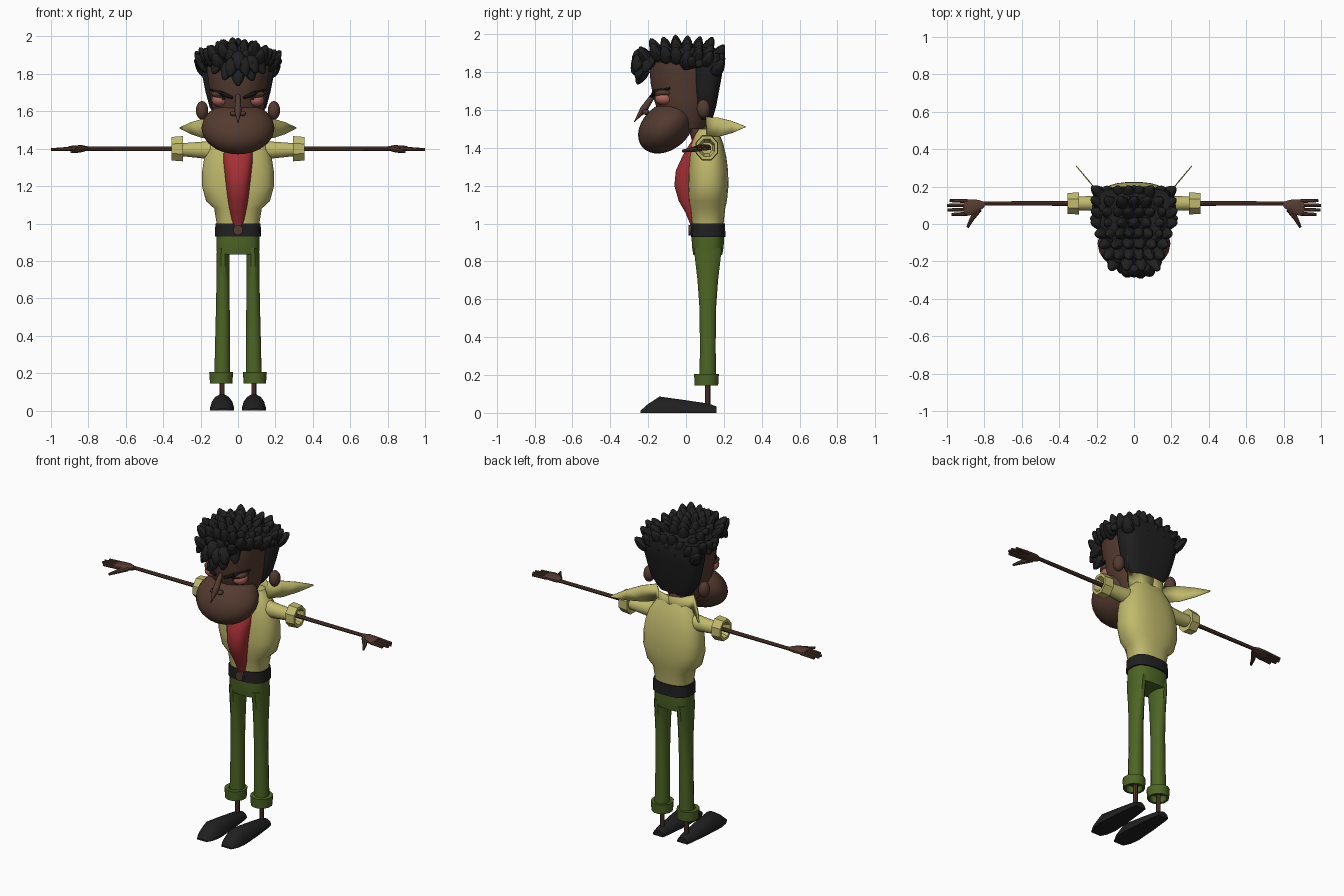
import bpy, bmesh, math, random
from mathutils import Vector, Matrix

random.seed(4)

def mat(name, rgb):
    m = bpy.data.materials.new(name)
    m.diffuse_color = (*rgb, 1)
    return m

SKIN = mat("brown skin", (0.088, 0.043, 0.029))
BLACK = mat("black", (0.014, 0.014, 0.015))
YELLOW = mat("pale yellow", (0.53, 0.49, 0.15))
RED = mat("red", (0.37, 0.028, 0.033))
GREEN = mat("olive green", (0.075, 0.13, 0.018))
PINK = mat("eye pink", (0.40, 0.13, 0.10))

def finish(name, bm, m, mirror=False):
    bmesh.ops.recalc_face_normals(bm, faces=bm.faces)
    me = bpy.data.meshes.new(name)
    bm.to_mesh(me)
    bm.free()
    me.materials.append(m)
    ob = bpy.data.objects.new(name, me)
    bpy.context.collection.objects.link(ob)
    if mirror:
        ob.modifiers.new("mirror", 'MIRROR').use_mirror_merge = False
    return ob

def loft(name, secs, m, axis='z', n=16, e=1.0, mirror=False, ring=False, floor=False):
    """Skin superellipse sections (t, centre a, centre b, radius a, radius b) along an axis."""
    bm = bmesh.new()
    rows = []
    for t, ca, cb, ra, rb in secs:
        row = []
        for i in range(n):
            w = 2 * math.pi * (i + 0.5) / n
            c, s = math.cos(w), math.sin(w)
            a = ca + ra * math.copysign(abs(c) ** e, c)
            b = cb + rb * math.copysign(abs(s) ** e, s)
            if floor:
                b = max(b, 0)
            row.append(bm.verts.new({'z': (a, b, t), 'y': (a, t, b), 'x': (t, a, b)}[axis]))
        rows.append(row)
    if ring:
        rows.append(rows[0])
    for p, q in zip(rows, rows[1:]):
        for i in range(n):
            j = (i + 1) % n
            bm.faces.new((p[i], p[j], q[j], q[i]))
    if not ring:
        bm.faces.new(rows[0])
        bm.faces.new(rows[-1])
    return finish(name, bm, m, mirror)

def add_blob(bm, pos, size, rot=Matrix(), u=16, v=10, taper=0.0):
    vs = bmesh.ops.create_uvsphere(bm, u_segments=u, v_segments=v, radius=1)['verts']
    for p in vs:
        k = 1 - taper * p.co.z
        p.co = Vector((p.co.x * k * size[0], p.co.y * k * size[1], p.co.z * size[2]))
    bmesh.ops.transform(bm, matrix=Matrix.Translation(pos) @ rot.to_4x4(), verts=vs)

def blob(name, pos, size, m, rot=Matrix(), mirror=False, **kw):
    bm = bmesh.new()
    add_blob(bm, pos, size, rot, **kw)
    return finish(name, bm, m, mirror)

def tubes(name, segs, m, mirror=False, n=8):
    """Tapered tubes: (start, end, start radius, end radius)."""
    bm = bmesh.new()
    for a, b, r1, r2 in segs:
        a, b = Vector(a), Vector(b)
        d = b - a
        mx = Matrix.Translation((a + b) / 2) @ d.to_track_quat('Z', 'Y').to_matrix().to_4x4()
        bmesh.ops.create_cone(bm, cap_ends=True, segments=n, radius1=r1, radius2=r2,
                              depth=d.length, matrix=mx)
    return finish(name, bm, m, mirror)

# shoes, ankles, trousers
loft("shoe", [(-.24, .085, 0, .035, .012), (-.20, .085, 0, .056, .048), (-.14, .085, 0, .065, .088),
              (0, .085, 0, .056, .068), (.12, .085, 0, .043, .05), (.16, .085, 0, .036, .035)],
     BLACK, 'y', mirror=True, floor=True)
tubes("ankle", [((.085, .115, .03), (.085, .115, .2), .014, .014)], SKIN, True)
loft("trouser_leg", [(.18, .085, .115, .043, .045), (.35, .083, .115, .041, .043),
                     (.55, .081, .115, .038, .045), (.70, .08, .115, .036, .056),
                     (.80, .08, .115, .036, .068), (.87, .078, .115, .036, .076)],
     GREEN, mirror=True, n=12, e=.9)
loft("trouser_cuff", [(.145, .09, .108, .062, .064), (.205, .09, .108, .066, .068),
                      (.205, .09, .108, .042, .044), (.145, .09, .108, .048, .05)],
     GREEN, mirror=True, n=12, ring=True)
loft("hips", [(.835, 0, .115, .114, .077), (.88, 0, .115, .116, .085), (.94, 0, .115, .117, .086)],
     GREEN, n=20, e=.75)

# belt and buckle
loft("belt", [(.93, 0, .117, .125, .092), (1.0, 0, .117, .122, .09)], BLACK, n=20, e=.75)
loft("buckle", [(.012, 0, .965, .026, .028), (.03, 0, .965, .026, .028)], SKIN, 'y', n=10)

# jacket body
loft("jacket", [(.99, 0, .115, .113, .083), (1.08, 0, .115, .128, .093), (1.12, 0, .115, .172, .102),
                (1.20, 0, .117, .194, .108), (1.28, 0, .117, .193, .106), (1.35, 0, .115, .182, .099),
                (1.42, 0, .113, .158, .085), (1.47, 0, .113, .125, .066), (1.50, 0, .115, .10, .05)],
     YELLOW, n=24, e=.8)

# shirt front, bulging out between the jacket edges
front = [(.99, .024, .033), (1.06, -.005, .045), (1.12, -.04, .054), (1.2, -.063, .064),
         (1.28, -.055, .073), (1.36, -.018, .082), (1.43, .025, .085), (1.48, .05, .08)]
loft("shirt_front", [(z, 0, (f + .12) / 2, w, (.12 - f) / 2) for z, f, w in front], RED, n=16, e=.75)

# sleeves and arms
loft("sleeve", [(.10, .11, 1.395, .05, .055), (.19, .11, 1.393, .042, .046), (.31, .11, 1.395, .038, .035)],
     YELLOW, 'x', n=12, mirror=True)
loft("sleeve_cuff", [(.295, .11, 1.40, .064, .073), (.355, .11, 1.40, .060, .068),
                     (.355, .11, 1.40, .045, .05), (.30, .11, 1.40, .03, .03)],
     YELLOW, 'x', n=8, mirror=True, ring=True)
tubes("arm", [((.28, .11, 1.40), (.83, .11, 1.40), .013, .011)], SKIN, True)

# hands
loft("palm", [(.80, .105, 1.40, .014, .012), (.835, .095, 1.402, .036, .017),
              (.88, .088, 1.402, .044, .016), (.91, .088, 1.40, .042, .012)], SKIN, 'x', n=10, mirror=True, e=.8)
tubes("fingers", [((.89, y, 1.40), (x, y + dy, 1.395), .011, .008) for y, dy, x in
                  ((.122, .003, .985), (.10, 0, 1.0), (.077, -.002, .998), (.055, -.004, .975))]
      + [((.83, .08, 1.40), (.865, .03, 1.39), .018, .013), ((.865, .03, 1.39), (.89, -.018, 1.383), .013, .007)],
      SKIN, True)

# collar: thin sheet round the neck back, sweeping into two pointed wings
cols = [((0, .165, 1.44), (0, .175, 1.545)), ((.08, .155, 1.44), (.08, .16, 1.55)),
        ((.13, .115, 1.455), (.13, .11, 1.562)), ((.19, .172, 1.458), (.185, .17, 1.56)),
        ((.25, .245, 1.478), (.248, .24, 1.542)), ((.308, .313, 1.508), (.308, .313, 1.514))]
bm = bmesh.new()
pts = [[bm.verts.new(p) for p in c] for c in cols]
for p, q in zip(pts, pts[1:]):
    bm.faces.new((p[0], q[0], q[1], p[1]))
collar = finish("collar", bm, YELLOW, True)
collar.modifiers.new("thickness", 'SOLIDIFY').thickness = .005

# neck and head
tubes("neck", [((0, .10, 1.40), (0, .04, 1.60), .055, .055)], SKIN, n=14)
loft("skull", [(1.50, 0, 0, .10, .10), (1.58, 0, -.005, .135, .14), (1.66, 0, -.008, .148, .165),
               (1.74, 0, -.01, .157, .178), (1.82, 0, -.01, .168, .185), (1.89, 0, -.01, .17, .18)],
     SKIN, n=24, e=.92)
blob("muzzle", (0, -.105, 1.51), (.195, .165, .12), SKIN, Matrix.Rotation(math.radians(40), 3, 'X'), u=24, v=16)
blob("ear", (.192, .092, 1.605), (.033, .036, .05), SKIN, mirror=True)
tubes("nose", [((0, -.165, 1.69), (0, -.225, 1.60), .012, .02), ((0, -.222, 1.605), (0, -.275, 1.535), .02, .001)],
      SKIN, n=10)
blob("nostril", (.024, -.212, 1.588), (.018, .02, .014), SKIN, mirror=True)

# eyes, lids and brows
blob("eye", (.095, -.115, 1.66), (.046, .05, .036), PINK, mirror=True)
blob("pupil", (.078, -.162, 1.667), (.008, .005, .008), BLACK, mirror=True, u=8, v=6)
blob("eyelid", (.095, -.113, 1.682), (.05, .055, .022), SKIN, Matrix.Rotation(-.3, 3, 'Y'), mirror=True)
tubes("eyebrow", [((.03, -.182, 1.672), (.085, -.165, 1.694), .008, .013),
                  ((.085, -.165, 1.694), (.145, -.085, 1.715), .013, .006)], BLACK, True)

# hair: back of the head, crown pad and leaf-shaped tufts
loft("back_hair", [(1.55, 0, .10, .10, .04), (1.62, 0, .105, .152, .055), (1.70, 0, .11, .174, .065),
                   (1.78, 0, .115, .19, .075), (1.86, 0, .12, .203, .08), (1.90, 0, .12, .19, .07)],
     BLACK, n=20, e=.55)
loft("crown_hair", [(1.85, 0, -.01, .178, .195), (1.89, 0, -.005, .18, .195), (1.93, 0, 0, .14, .15)],
     BLACK, n=20)
bm = bmesh.new()

def tuft(pos, d, half=.062, w=.036):
    rot = Vector(d).normalized().to_track_quat('Z', 'Y').to_matrix()
    add_blob(bm, pos, (w, w * .9, half), rot, u=8, v=6, taper=.35)

for r in range(8):
    y = -.215 + r * .055
    w = .115 + .085 * min(1, r / 4)
    n = 4 + min(r, 3) + r % 2
    for c in range(n):
        x = w * (2 * c / (n - 1) - 1) * .95
        edge = abs(x) / .2
        z = 1.925 - .065 * edge ** 2 - (.035 if r in (0, 7) else 0) + random.uniform(-.008, .012)
        tuft((x, y, z), (x * 3.2, (y + .02) * 2.6, .75), random.uniform(.055, .066))
# fringe hanging over the forehead
for x, y, z, dx in ((0, -.235, 1.785, 0), (-.06, -.235, 1.815, -.3), (.065, -.24, 1.81, .3),
                    (-.035, -.255, 1.835, -.2), (.035, -.26, 1.84, .2), (.08, -.25, 1.85, .4),
                    (-.11, -.2, 1.845, -.5), (.115, -.2, 1.845, .5), (0, -.255, 1.87, 0)):
    tuft((x, y, z), (dx, -.45, -1), .056, .036)
# lower rim round the sides and back
for i in range(13):
    a = math.pi * (i / 12)
    c, s = math.cos(a), math.sin(a)
    tuft((.195 * c, .03 + .14 * s, 1.855), (c, s * .7, -.7 if i % 2 else .5), .045, .034)
finish("hair_tufts", bm, BLACK)

# smooth shading with sharp edges kept
for ob in bpy.context.scene.objects:
    ob.select_set(True)
    bpy.context.view_layer.objects.active = ob
bpy.ops.object.shade_smooth_by_angle(angle=math.radians(40))
